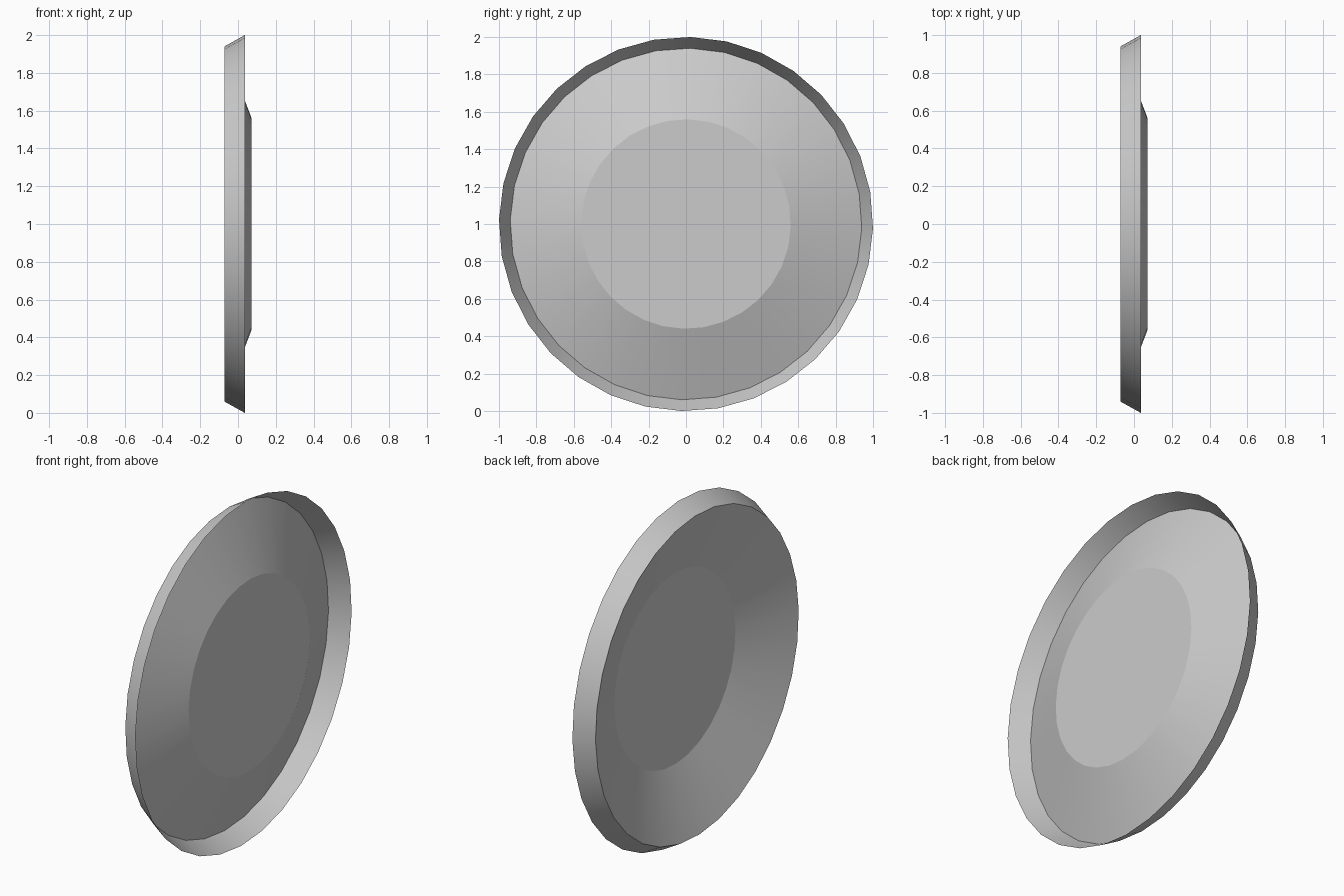
import bpy, bmesh, math

if "Cube" in bpy.data.objects:
    bpy.data.objects.remove(bpy.data.objects["Cube"])

SIDES = 32
TURN = math.radians(1.35)
# (x, radius) profile: flared rim, raised cone, flat centre
PROFILE = [(0.036, 1.0), (-0.072, 0.94), (0.072, 0.56)]

bm = bmesh.new()


def ring(x, r):
    angles = [TURN + 2 * math.pi * i / SIDES for i in range(SIDES)]
    return [bm.verts.new((x, r * math.sin(a), 1 + r * math.cos(a))) for a in angles]


# Thin dished sheet: rim and cone bands
rings = [ring(x, r) for x, r in PROFILE]
for a, b in zip(rings, rings[1:]):
    for i in range(SIDES):
        j = (i + 1) % SIDES
        bm.faces.new((a[i], b[i], b[j], a[j]))

# Flat centre
bm.faces.new(rings[-1])
bmesh.ops.recalc_face_normals(bm, faces=bm.faces)
bm.faces.ensure_lookup_table()
if bm.faces[-1].normal.x < 0:
    bmesh.ops.reverse_faces(bm, faces=bm.faces)

mesh = bpy.data.meshes.new("dished_disc")
bm.to_mesh(mesh)
bm.free()
disc = bpy.data.objects.new("dished_disc", mesh)
bpy.context.collection.objects.link(disc)

# Smooth bands with crisp rim and centre edges
bpy.context.view_layer.objects.active = disc
disc.select_set(True)
bpy.ops.object.shade_smooth_by_angle(angle=math.radians(15))
